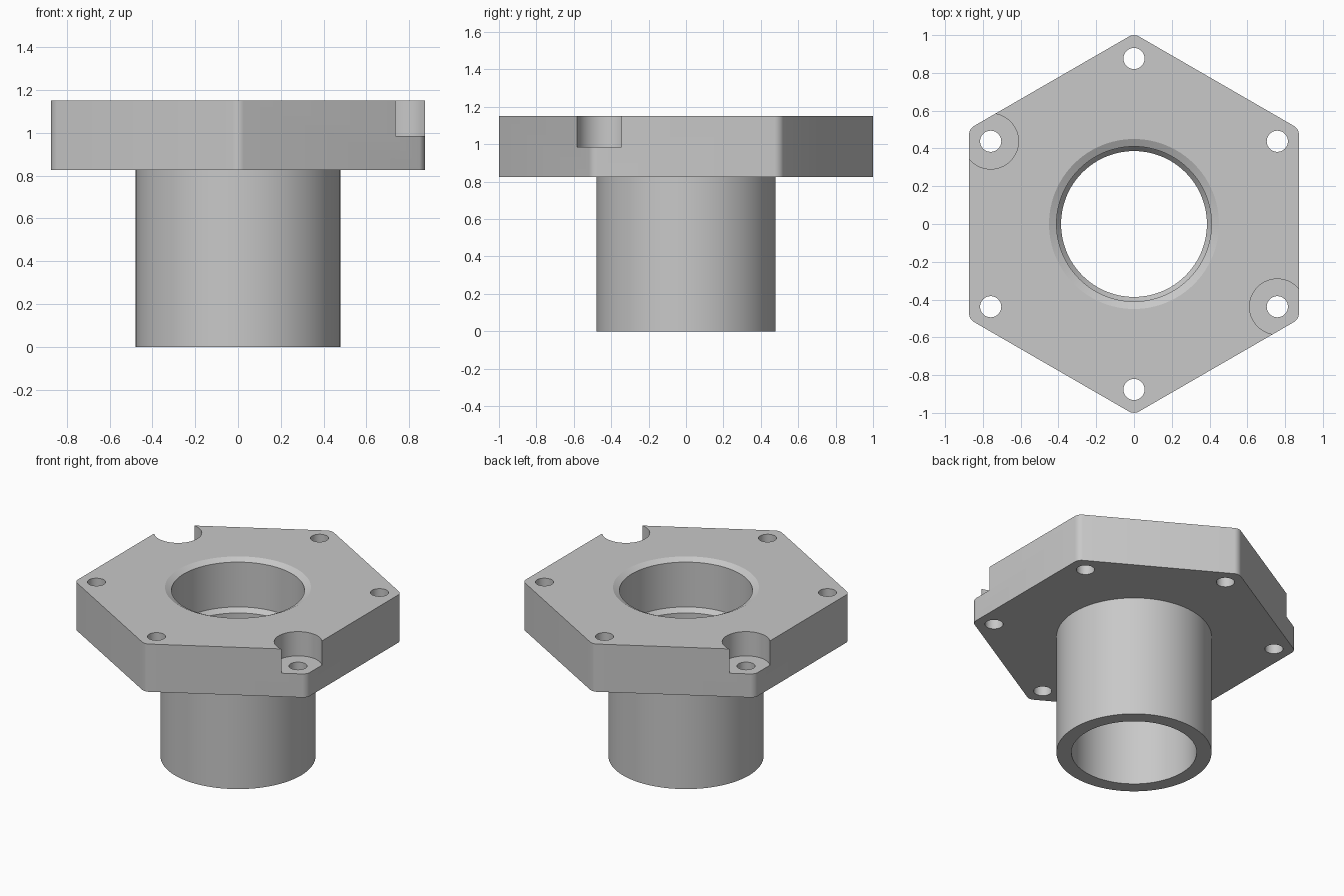
import bpy, bmesh
from math import sin, cos, pi, radians
from mathutils import Vector

if "Cube" in bpy.data.objects:
    bpy.data.objects.remove(bpy.data.objects["Cube"], do_unlink=True)

GREY = (0.58, 0.58, 0.58, 1.0)
metal = bpy.data.materials.new("light_grey")
metal.use_nodes = True
metal.diffuse_color = GREY
metal.node_tree.nodes["Principled BSDF"].inputs["Base Color"].default_value = GREY

TOP, UNDER = 1.15, 0.825      # flange faces
BORE, SEAT = 0.386, 0.41      # sleeve bore and flange bore radii
BOLT_CIRCLE = 0.876


def finish(name, bm):
    bmesh.ops.recalc_face_normals(bm, faces=bm.faces)
    mesh = bpy.data.meshes.new(name)
    bm.to_mesh(mesh)
    bm.free()
    mesh.materials.append(metal)
    obj = bpy.data.objects.new(name, mesh)
    bpy.context.collection.objects.link(obj)
    return obj


def lathe(name, profile, centre=(0, 0), capped=False, steps=96):
    """Revolve (radius, z) points about a vertical axis."""
    bm = bmesh.new()
    rings = []
    for r, z in profile:
        rings.append([bm.verts.new((centre[0] + r * cos(2 * pi * i / steps),
                                    centre[1] + r * sin(2 * pi * i / steps), z))
                      for i in range(steps)])
    for a, b in zip(rings, rings[1:]):
        for i in range(steps):
            j = (i + 1) % steps
            bm.faces.new((a[i], a[j], b[j], b[i]))
    if capped:
        bm.faces.new(rings[0])
        bm.faces.new(rings[-1])
    return finish(name, bm)


def activate(obj):
    bpy.ops.object.select_all(action="DESELECT")
    obj.select_set(True)
    bpy.context.view_layer.objects.active = obj


def cut(target, cutter):
    cutter.hide_render = True
    mod = target.modifiers.new("cut", "BOOLEAN")
    mod.operation = "DIFFERENCE"
    mod.solver = "EXACT"
    mod.object = cutter
    activate(target)
    bpy.ops.object.modifier_apply(modifier=mod.name)
    bpy.data.objects.remove(cutter, do_unlink=True)


# Hexagonal flange with rounded upright corners, a point at front and back
bm = bmesh.new()
base = [bm.verts.new((1.008 * cos(pi / 2 + k * pi / 3),
                      1.008 * sin(pi / 2 + k * pi / 3), UNDER)) for k in range(6)]
face = bm.faces.new(base)
raised = bmesh.ops.extrude_face_region(bm, geom=[face])["geom"]
bmesh.ops.translate(bm, vec=Vector((0, 0, TOP - UNDER)),
                    verts=[v for v in raised if isinstance(v, bmesh.types.BMVert)])
upright = [e for e in bm.edges if abs(e.verts[0].co.z - e.verts[1].co.z) > 0.1]
bmesh.ops.bevel(bm, geom=upright, offset=0.029, offset_type="OFFSET",
                segments=6, profile=0.5, affect="EDGES")
flange = finish("flange", bm)

# Central opening with a chamfered rim
cut(flange, lathe("bore_cutter", [(SEAT, UNDER - 0.1), (SEAT, TOP - 0.02),
                                  (0.45, TOP), (0.45, TOP + 0.1)], capped=True))

# Six bolt holes, two opposite ones with counterbores
for k in range(6):
    angle = radians(90 + 60 * k)
    spot = (BOLT_CIRCLE * cos(angle), BOLT_CIRCLE * sin(angle))
    if k in (1, 4):
        cut(flange, lathe("counterbore_cutter", [(0.147, 0.985), (0.147, TOP + 0.1)],
                          spot, capped=True, steps=64))
    cut(flange, lathe("hole_cutter", [(0.056, UNDER - 0.1), (0.056, TOP + 0.1)],
                      spot, capped=True, steps=40))

# Hollow sleeve under the flange, with a sloped seat at the top of its bore
sleeve = lathe("sleeve", [(0.478, UNDER), (0.478, 0), (BORE, 0),
                          (BORE, UNDER - 0.03), (SEAT, UNDER), (0.478, UNDER)])
bm = bmesh.new()
bm.from_mesh(sleeve.data)
bmesh.ops.remove_doubles(bm, verts=bm.verts, dist=0.0001)
bmesh.ops.recalc_face_normals(bm, faces=bm.faces)
bm.to_mesh(sleeve.data)
bm.free()

for obj in (flange, sleeve):
    activate(obj)
    bpy.ops.object.shade_smooth_by_angle(angle=radians(25))
